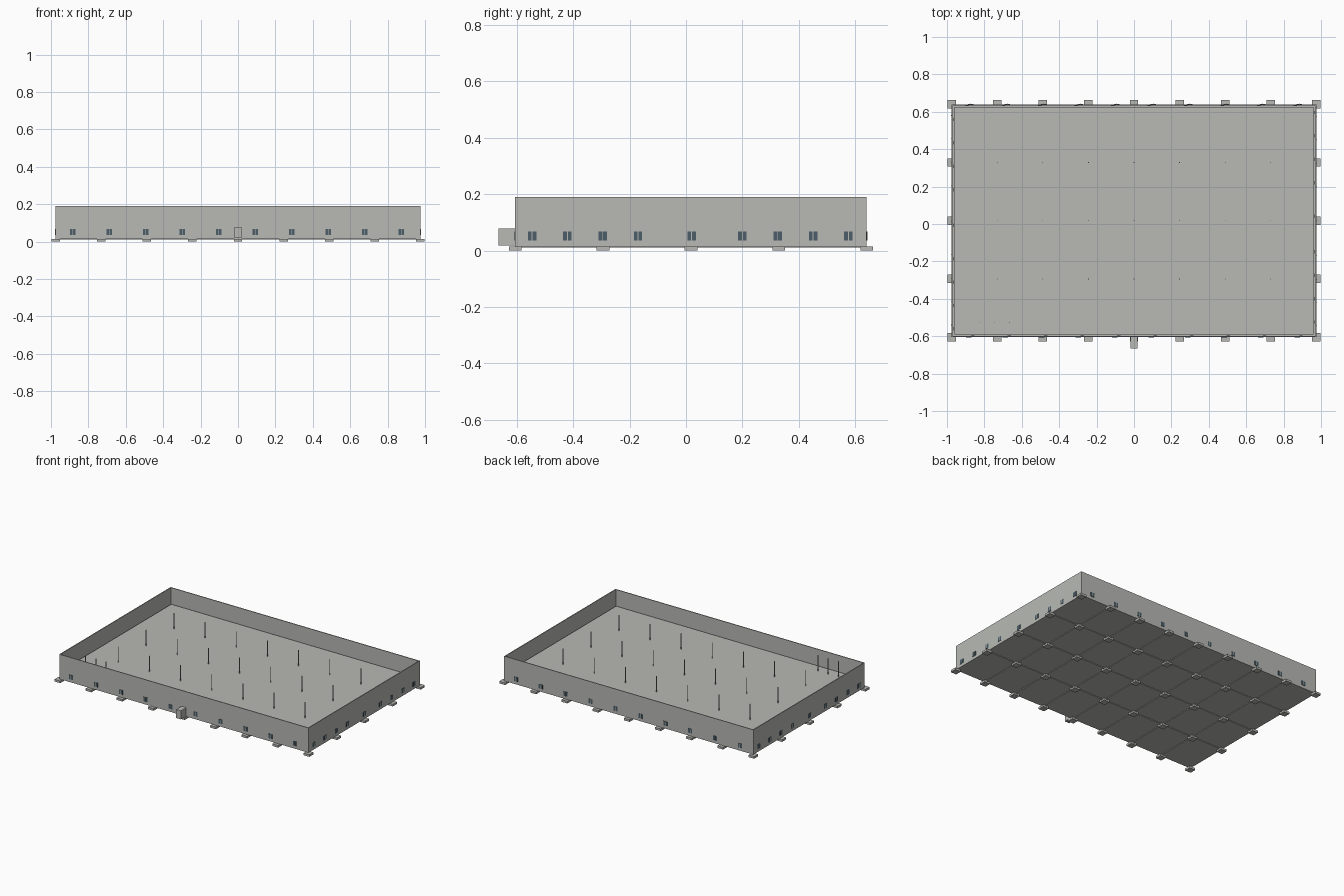
import bpy
import bmesh
from mathutils import Matrix, Vector

cube = bpy.data.objects.get("Cube")
if cube:
    bpy.data.objects.remove(cube)


def material(name, rgb):
    m = bpy.data.materials.new(name)
    m.use_nodes = True
    m.diffuse_color = (*rgb, 1)
    m.node_tree.nodes["Principled BSDF"].inputs["Base Color"].default_value = (*rgb, 1)
    return m


CONCRETE = material("concrete grey", (0.48, 0.49, 0.46))
GLASS = material("window blue grey", (0.07, 0.11, 0.14))

# Overall plan
X, Y0, Y1 = 0.975, -0.605, 0.64
YC, HALF_Y = (Y0 + Y1) / 2, (Y1 - Y0) / 2
BASE, FLOOR, TOP = 0.015, 0.078, 0.19
WALL = 0.006
xs = [-X + i * X / 4 for i in range(9)]
ys = [Y0 + i * HALF_Y / 2 for i in range(5)]


def boxes(name, items, mat, turn=None):
    """One object made of boxes, each given by its low and high corners."""
    bm = bmesh.new()
    for lo, hi in items:
        lo, hi = Vector(lo), Vector(hi)
        size = Matrix.Diagonal((*(hi - lo), 1))
        bmesh.ops.create_cube(bm, size=1, matrix=Matrix.Translation((lo + hi) / 2) @ size)
    if turn:
        bm.transform(turn)
    mesh = bpy.data.meshes.new(name)
    bm.to_mesh(mesh)
    bm.free()
    mesh.materials.append(mat)
    ob = bpy.data.objects.new(name, mesh)
    bpy.context.collection.objects.link(ob)
    return ob


def post(x, y, r, z0, z1):
    return (x - r, y - r, z0), (x + r, y + r, z1)


# Footings and the shallow beams joining them
boxes("footings", [post(x, y, 0.0225, 0, BASE) for x in xs for y in ys], CONCRETE)
beams = [((x - 0.008, Y0, 0.011), (x + 0.008, Y1, BASE)) for x in xs[1:-1]]
beams += [((-X, y - 0.008, 0.011), (X, y + 0.008, BASE)) for y in ys[1:-1]]
boxes("ground_beams", beams, CONCRETE)

# Base slab and raised floor
boxes("base_slab", [((-X, Y0, BASE), (X, Y1, 0.02))], CONCRETE)
boxes("raised_floor", [((-X + WALL * 2.5, Y0 + WALL * 2.5, FLOOR - 0.008),
                        (X - WALL * 2.5, Y1 - WALL * 2.5, FLOOR))], CONCRETE)

# Perimeter walls
boxes("long_walls", [((-X, Y0, BASE), (X, Y0 + WALL, TOP)),
                     ((-X, Y1 - WALL, BASE), (X, Y1, TOP))], CONCRETE)
boxes("end_walls", [((-X, Y0 + WALL, BASE), (-X + WALL, Y1 - WALL, TOP)),
                    ((X - WALL, Y0 + WALL, BASE), (X, Y1 - WALL, TOP))], CONCRETE)

# Interior columns and three slim poles in the front corner
boxes("columns", [post(x, y, 0.002, FLOOR, TOP) for x in xs[1:-1] for y in ys[1:-1]], CONCRETE)
boxes("corner_poles", [post(x, -0.525, 0.002, FLOOR, TOP)
                       for x in (-0.825, -0.745, -0.665)], CONCRETE)

# Entrance box
boxes("entrance", [((-0.018, -0.665, 0.018), (0.018, Y0, FLOOR))], CONCRETE)


def window_row(name, centres, depth, angle):
    """Panes, mullions and inner sashes along a wall facing -y, turned into place."""
    turn = Matrix.Translation((0, YC, 0)) @ Matrix.Rotation(angle, 4, "Z")
    panes, sashes, bars = [], [], []
    for c in centres:
        panes.append(((c - 0.015, -depth - 0.002, 0.036), (c + 0.015, -depth + 0.001, 0.067)))
        sashes.append(((c + 0.012, -depth + WALL, 0.036), (c + 0.03, -depth + 0.01, 0.067)))
        bars.append(((c - 0.0015, -depth - 0.003, 0.036), (c + 0.0015, -depth, 0.067)))
    boxes(name + "_panes", panes, GLASS, turn)
    boxes(name + "_sashes", sashes, GLASS, turn)
    boxes(name + "_mullions", bars, CONCRETE, turn)


# Window rows on all four sides
QUARTER = 1.5707963
long_row = [-0.883 + 0.195 * i for i in range(10)]
end_row = [y - YC for y in (-0.545, -0.42, -0.295, -0.17, 0.02, 0.2, 0.325, 0.45, 0.575)]
window_row("front_window", long_row, HALF_Y, 0)
window_row("back_window", long_row, HALF_Y, 2 * QUARTER)
window_row("left_window", end_row, X, QUARTER)
window_row("right_window", end_row, X, -QUARTER)
